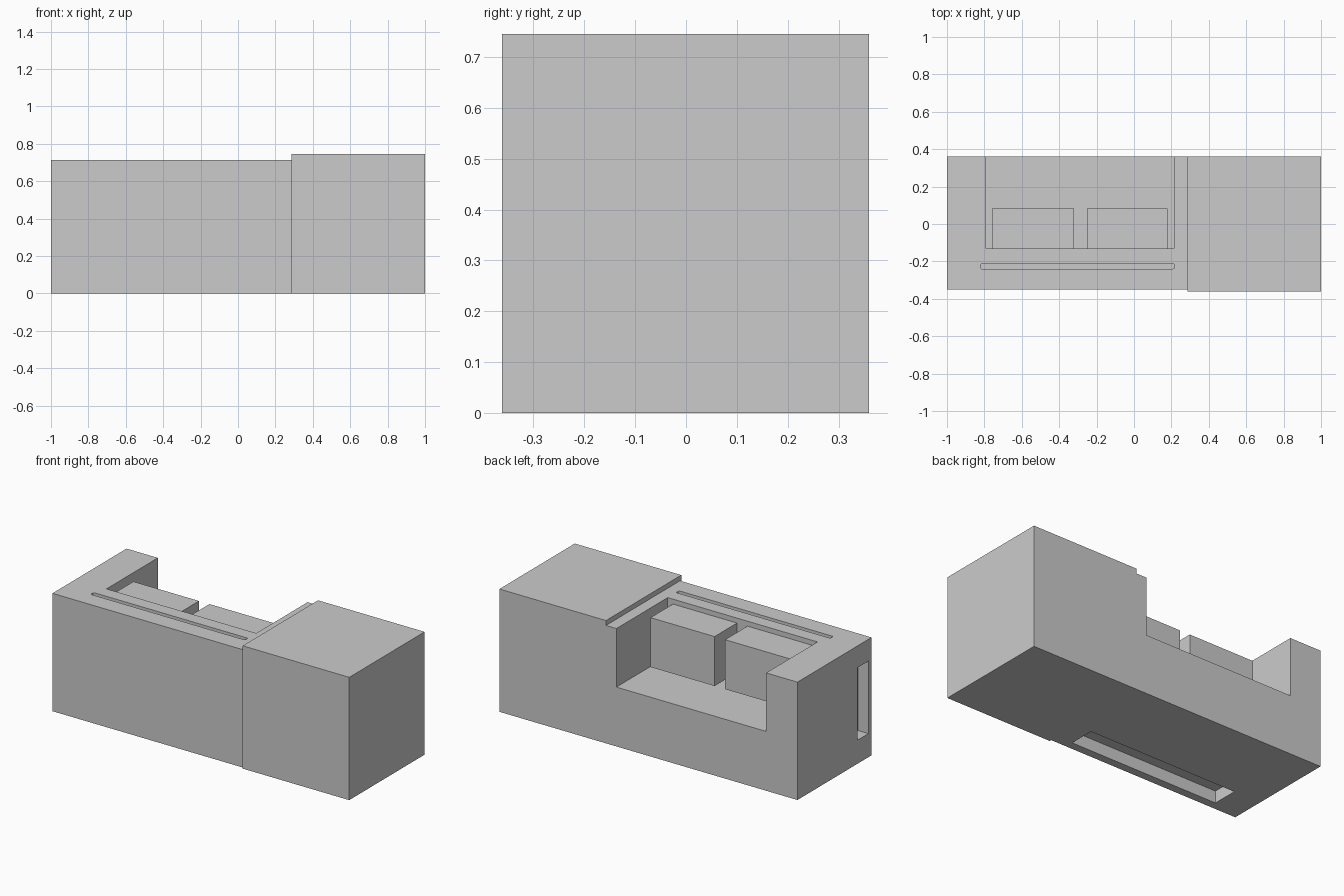
import bpy
import bmesh

default = bpy.data.objects.get("Cube")
if default:
    bpy.data.objects.remove(default, do_unlink=True)

# Single grey finish
grey = bpy.data.materials.new("plain_grey")
grey.use_nodes = True
colour = (0.6, 0.6, 0.6, 1)
grey.diffuse_color = colour
next(n for n in grey.node_tree.nodes
     if n.type == "BSDF_PRINCIPLED").inputs["Base Color"].default_value = colour


def box(name, x, y, z, round_corner=0.0):
    """Box from (min, max) pairs, optionally with rounded upright edges."""
    bm = bmesh.new()
    bmesh.ops.create_cube(bm, size=1)
    for v in bm.verts:
        v.co = [r[0] if c < 0 else r[1] for c, r in zip(v.co, (x, y, z))]
    if round_corner:
        upright = [e for e in bm.edges
                   if abs(e.verts[0].co.z - e.verts[1].co.z) > 1e-4]
        bmesh.ops.bevel(bm, geom=upright, offset=round_corner, segments=3,
                        profile=0.5, affect="EDGES")
    mesh = bpy.data.meshes.new(name)
    bm.to_mesh(mesh)
    bm.free()
    mesh.materials.append(grey)
    obj = bpy.data.objects.new(name, mesh)
    bpy.context.collection.objects.link(obj)
    return obj


def combine(target, tool, operation):
    """Apply a boolean to the target and discard the tool."""
    mod = target.modifiers.new(operation.title(), "BOOLEAN")
    mod.operation = operation
    mod.solver = "EXACT"
    mod.object = tool
    tool.hide_render = True
    bpy.context.view_layer.objects.active = target
    bpy.ops.object.modifier_apply(modifier=mod.name)
    bpy.data.objects.remove(tool, do_unlink=True)


BACK = 0.36
FLOOR = 0.36
TOP = 0.715

# Long body with a taller, slightly deeper end block
body = box("body", (-1, 0.5), (-0.35, BACK), (0, TOP))
combine(body, box("end_block", (0.285, 1), (-0.362, BACK), (0, 0.745)), "UNION")

# Open bay, cut through the top and back
combine(body, box("bay_cutter", (-0.79, 0.215), (-0.132, 0.6), (FLOOR, 1)), "DIFFERENCE")

# Narrow slot in the top
combine(body, box("top_slot_cutter", (-0.82, 0.215), (-0.24, -0.212),
                  (TOP - 0.05, 1), 0.008), "DIFFERENCE")

# Upright slot in the end wall
combine(body, box("end_slot_cutter", (-1.2, -0.93), (-0.32, -0.214),
                  (0.143, 0.583)), "DIFFERENCE")

# Wide slot underneath
combine(body, box("base_slot_cutter", (-0.82, 0.18), (-0.3, -0.143),
                  (-0.2, 0.073)), "DIFFERENCE")

# Two blocks fixed to the front wall of the bay, just clear of its floor
for name, span in (("right_bay_block", (-0.76, -0.32)),
                   ("left_bay_block", (-0.25, 0.18))):
    box(name, span, (-0.132, 0.083), (FLOOR + 0.025, 0.685))
